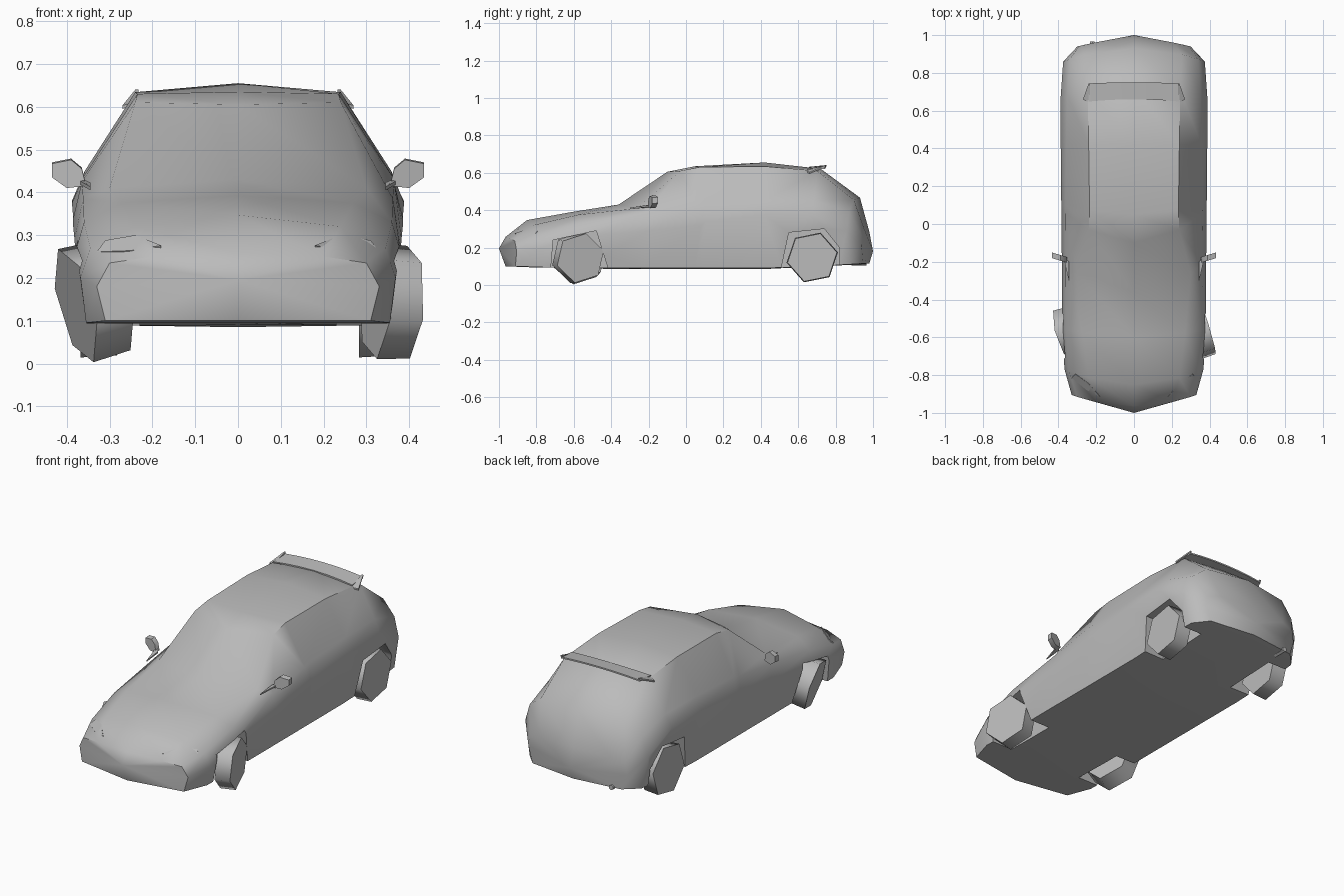
import bpy, bmesh, math
from mathutils import Matrix, Vector

cube = bpy.data.objects.get("Cube")
if cube:
    bpy.data.objects.remove(cube, do_unlink=True)

grey = bpy.data.materials.new("plain_grey")
grey.use_nodes = True
grey.diffuse_color = (0.5, 0.5, 0.5, 1)
grey.node_tree.nodes["Principled BSDF"].inputs["Base Color"].default_value = (0.5, 0.5, 0.5, 1)


def finish(name, bm, angle=50):
    """Turn a bmesh into a smooth shaded grey object."""
    bmesh.ops.recalc_face_normals(bm, faces=bm.faces)
    mesh = bpy.data.meshes.new(name)
    bm.to_mesh(mesh)
    bm.free()
    mesh.materials.append(grey)
    obj = bpy.data.objects.new(name, mesh)
    bpy.context.collection.objects.link(obj)
    smooth(obj, angle)
    return obj


def smooth(obj, angle):
    bpy.ops.object.select_all(action="DESELECT")
    obj.select_set(True)
    bpy.context.view_layer.objects.active = obj
    bpy.ops.object.shade_smooth_by_angle(angle=math.radians(angle))


def skin(bm, rings):
    """Join closed rings of equal length with quads."""
    loops = [[bm.verts.new(p) for p in ring] for ring in rings]
    for a, b in zip(loops, loops[1:]):
        for i in range(len(a)):
            j = (i + 1) % len(a)
            bm.faces.new((a[i], a[j], b[j], b[i]))
    return loops


def prism(name, outline, offset, angle=50):
    """Closed solid between an outline and its shifted copy."""
    bm = bmesh.new()
    near = [Vector(p) for p in outline]
    loops = skin(bm, [near, [p + Vector(offset) for p in near]])
    bm.faces.new(loops[0])
    bm.faces.new(loops[1])
    return finish(name, bm, angle)


# Body sections: y, bow, floor z, then (half width, z) of sill, crease, belt, shoulder, and top z
SECTIONS = [
    (-.965, .55, .10, (.31, .10), (.33, .18), (.30, .235), (.2, .25), .257),
    (-.85, .6, .095, (.355, .095), (.368, .2), (.345, .27), (.24, .32), .347),
    (-.6, .3, .09, (.352, .09), (.38, .26), (.36, .33), (.27, .375), .392),
    (-.36, 1.1, .085, (.352, .09), (.382, .29), (.362, .385), (.3, .41), .43),
    (-.1, 1.2, .085, (.352, .09), (.385, .32), (.365, .425), (.24, .61), .605),
    (.05, .4, .085, (.352, .09), (.385, .34), (.362, .435), (.235, .63), .635),
    (.42, 0, .085, (.352, .09), (.388, .375), (.358, .45), (.24, .634), .655),
    (.72, -.3, .10, (.352, .10), (.388, .38), (.353, .45), (.245, .61), .621),
    (.93, -.5, .11, (.34, .11), (.375, .29), (.34, .39), (.255, .455), .467),
    (.98, -.45, .115, (.27, .115), (.3, .2), (.29, .26), (.21, .28), .285),
]


def section_ring(section):
    y, bow, floor, *sides, top = section
    half = [(x, y + bow * x * x, z) for x, z in sides]
    mirrored = [(-x, yy, z) for x, yy, z in reversed(half)]
    return [(0, y, floor), *half, (0, y, top), *mirrored]


bm = bmesh.new()
loops = skin(bm, [section_ring(s) for s in SECTIONS])
for loop, tip in ((loops[0], (0, -1, .195)), (loops[-1], (0, 1, .18))):
    centre = bm.verts.new(tip)
    for i in range(len(loop)):
        bm.faces.new((loop[i], loop[(i + 1) % len(loop)], centre))
body = finish("body", bm)

# Wheel arches cut into both sides
ARCHES = {
    "front": [(-.73, 0), (-.71, .24), (-.48, .29), (-.39, 0)],
    "rear": [(.49, 0), (.55, .28), (.74, .30), (.82, .2), (.82, 0)],
}
for end, outline in ARCHES.items():
    for side in (-1, 1):
        cutter = prism(end + "_arch_cutter", [(side * .23, y, z) for y, z in outline], (side * .3, 0, 0))
        cutter.hide_render = True
        cut = body.modifiers.new("arch", "BOOLEAN")
        cut.operation = "DIFFERENCE"
        cut.solver = "EXACT"
        cut.object = cutter
        bpy.context.view_layer.objects.active = body
        bpy.ops.object.modifier_apply(modifier=cut.name)
        bpy.data.objects.remove(cutter, do_unlink=True)
smooth(body, 72)


# Wheels: coarse six-sided drums, the front pair steered
def wheel(name, x, y, z, width, steer, lean, spin):
    bm = bmesh.new()
    place = (Matrix.Translation((x, y, z)) @ Matrix.Rotation(steer, 4, "Z")
             @ Matrix.Rotation(lean, 4, "Y") @ Matrix.Rotation(spin, 4, "X")
             @ Matrix.Rotation(math.pi / 2, 4, "Y"))
    bmesh.ops.create_cone(bm, cap_ends=True, segments=6, radius1=.14,
                          radius2=.135, depth=width, matrix=place)
    finish(name, bm, 80)


wheel("front_right_wheel", -.335, -.57, .147, .095, .3, -.25, .3)
wheel("front_left_wheel", .36, -.575, .145, .08, .28, .04, .3)
wheel("rear_right_wheel", -.325, .675, .147, .085, 0, 0, .2)
wheel("rear_left_wheel", .325, .675, .147, .085, 0, 0, .2)

for side, word in ((-1, "right"), (1, "left")):
    # Door mirror: a leaning housing on a thin foot
    housing = [(.355, .415), (.4, .41), (.435, .435), (.435, .467), (.39, .476), (.365, .455)]
    prism(word + "_mirror", [(side * x, -.2 + (x - .37) * .3, z) for x, z in housing], (0, .03, .003))
    foot = [(.345, -.3, .405), (.368, -.2, .418), (.368, -.17, .425), (.345, -.2, .415)]
    prism(word + "_mirror_foot", [(side * x, y, z) for x, y, z in foot], (0, 0, .008))
    # Spoiler strut
    strut = [(.235, .64, .605), (.27, .66, .595), (.24, .745, .632), (.232, .745, .632)]
    prism(word + "_spoiler_strut", [(side * x, y, z) for x, y, z in strut], (0, 0, .008))
    # Headlamp brow: a slim blade on the front corner
    brow = [(.18, -.91, .268), (.25, -.875, .256), (.33, -.81, .253), (.31, -.79, .28), (.24, -.84, .292)]
    prism(word + "_headlamp", [(side * x, y, z) for x, y, z in brow], (0, -.005, .008), 60)

# Roof spoiler: a thin bowed blade
bm = bmesh.new()
rings = []
for i in range(7):
    x = -.24 + i * .08
    drop = .2 * x * x
    rings.append([(x, .66 - drop, .632 - drop), (x, .75 - drop / 2, .641 - drop),
                  (x, .75 - drop / 2, .633 - drop), (x, .66 - drop, .624 - drop)])
loops = skin(bm, rings)
bm.faces.new(loops[0])
bm.faces.new(loops[-1])
finish("roof_spoiler", bm)

# Tailpipe under the right rear corner
bm = bmesh.new()
bmesh.ops.create_cone(bm, cap_ends=True, segments=6, radius1=.014, radius2=.014, depth=.08,
                      matrix=Matrix.Translation((-.22, .925, .118)) @ Matrix.Rotation(math.pi / 2, 4, "X"))
finish("tailpipe", bm)
